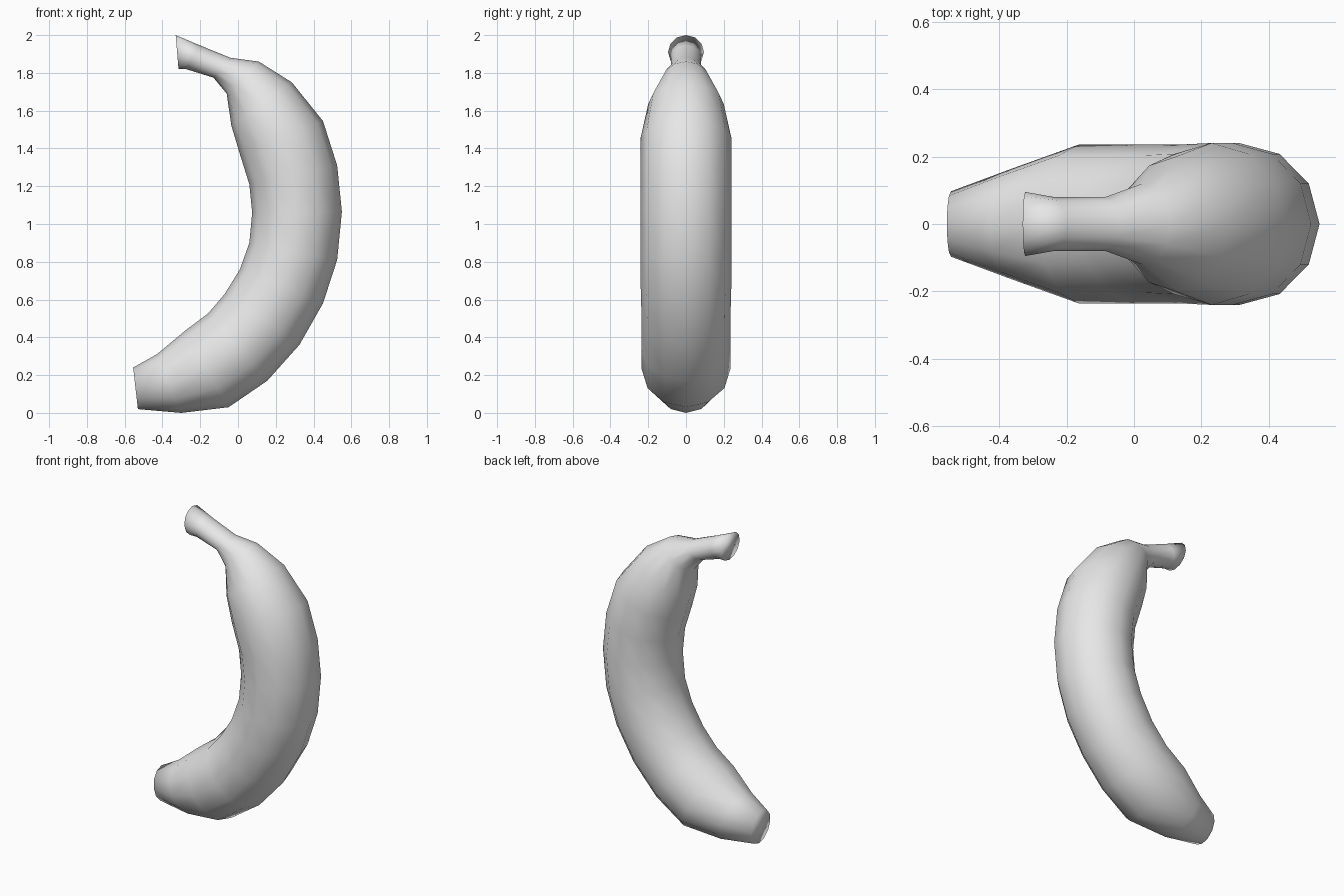
import bpy
import bmesh
from math import cos, sin, tau
from mathutils import Vector

cube = bpy.data.objects.get("Cube")
if cube:
    bpy.data.objects.remove(cube)

SIDES = 12

# Cross-sections from stem to blossom end: outer x, z, inner x, z, half width
SECTIONS = [
    (-.33, 2.0, -.315, 1.82, .095),
    (-.20, 1.945, -.275, 1.82, .08),
    (-.04, 1.88, -.13, 1.775, .08),
    (.11, 1.86, -.06, 1.69, .12),
    (.285, 1.75, -.035, 1.52, .20),
    (.45, 1.545, .01, 1.37, .24),
    (.525, 1.31, .06, 1.21, .24),
    (.55, 1.065, .075, 1.06, .24),
    (.525, .81, .06, .90, .24),
    (.45, .58, .01, .76, .24),
    (.325, .36, -.07, .63, .235),
    (.155, .17, -.16, .525, .235),
    (-.05, .03, -.28, .435, .235),
    (-.30, 0, -.43, .31, .163),
    (-.53, .02, -.555, .24, .097),
]


def make_material(name, color):
    mat = bpy.data.materials.new(name)
    mat.use_nodes = True
    mat.diffuse_color = color
    mat.node_tree.nodes["Principled BSDF"].inputs["Base Color"].default_value = color
    return mat


def add_ring(bm, ox, oz, ix, iz, width):
    outer, inner = Vector((ox, 0, oz)), Vector((ix, 0, iz))
    center, reach = (outer + inner) / 2, (outer - inner) / 2
    side = Vector((0, width, 0))
    angles = [tau * i / SIDES for i in range(SIDES)]
    return [bm.verts.new(center + reach * cos(a) + side * sin(a)) for a in angles]


# Curved fruit body, lofted together with its stem
bm = bmesh.new()
rings = [add_ring(bm, *section) for section in SECTIONS]
for a, b in zip(rings, rings[1:]):
    for i in range(SIDES):
        j = (i + 1) % SIDES
        bm.faces.new((a[i], a[j], b[j], b[i]))

# Flat cut ends
bm.faces.new(rings[0])
bm.faces.new(rings[-1])
bmesh.ops.recalc_face_normals(bm, faces=bm.faces)
for face in bm.faces:
    face.smooth = True

mesh = bpy.data.meshes.new("banana")
bm.to_mesh(mesh)
bm.free()
mesh.materials.append(make_material("plain_grey", (.8, .8, .8, 1)))
banana = bpy.data.objects.new("banana", mesh)
bpy.context.collection.objects.link(banana)
